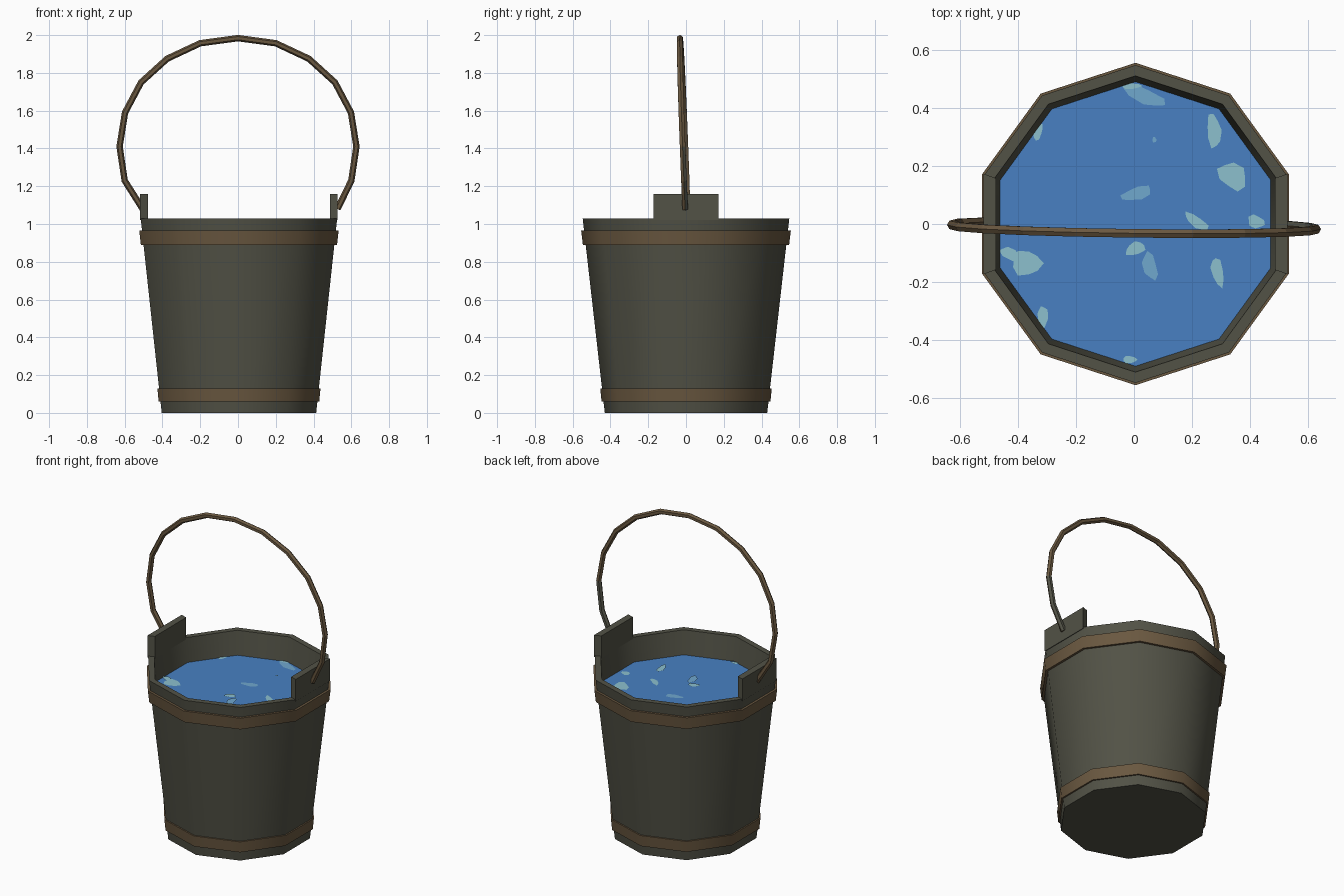
import bpy, bmesh, math
from mathutils import Vector

if "Cube" in bpy.data.objects:
    bpy.data.objects.remove(bpy.data.objects["Cube"])

SIDES = 10
CX = 0.005  # the tub sits slightly off the handle centre


def material(name, rgb):
    m = bpy.data.materials.new(name)
    lin = [(c / 255 / 12.92) if c < 11 else ((c / 255 + 0.055) / 1.055) ** 2.4 for c in rgb]
    m.diffuse_color = (*lin, 1)
    m.use_nodes = True
    m.node_tree.nodes["Principled BSDF"].inputs["Base Color"].default_value = m.diffuse_color
    return m


WOOD = material("dark_wood", (82, 82, 70))
BAND = material("brown_band", (106, 88, 64))
WATER = material("water_blue", (72, 128, 194))
MID = material("ripple_blue", (112, 168, 206))
LIGHT = material("ripple_pale", (140, 192, 206))


def finish(name, bm, mats, smooth=None):
    bmesh.ops.recalc_face_normals(bm, faces=bm.faces[:])
    me = bpy.data.meshes.new(name)
    bm.to_mesh(me)
    bm.free()
    for m in mats:
        me.materials.append(m)
    ob = bpy.data.objects.new(name, me)
    bpy.context.collection.objects.link(ob)
    if smooth:
        bpy.ops.object.select_all(action='DESELECT')
        ob.select_set(True)
        bpy.context.view_layer.objects.active = ob
        bpy.ops.object.shade_smooth_by_angle(angle=math.radians(smooth))
    return ob


def corner(r, i, z):
    a = math.pi / 2 + i * 2 * math.pi / SIDES
    return Vector((CX + r * math.cos(a), r * math.sin(a), z))


def lathe(name, profile, mat, closed=True, cap_start=False, cap_end=False):
    bm = bmesh.new()
    rings = [[bm.verts.new(corner(r, i, z)) for i in range(SIDES)] for r, z in profile]
    pairs = list(zip(rings, rings[1:])) + ([(rings[-1], rings[0])] if closed else [])
    for a, b in pairs:
        for i in range(SIDES):
            j = (i + 1) % SIDES
            bm.faces.new((a[i], a[j], b[j], b[i]))
    if cap_start:
        bm.faces.new(rings[0])
    if cap_end:
        bm.faces.new(rings[-1])
    return finish(name, bm, [mat], 40)


# Tub wall with a closed bottom and an inner floor hidden under the water
lathe("tub", [(0.43, 0), (0.547, 1.03), (0.51, 1.03), (0.487, 0.86)], WOOD,
      closed=False, cap_start=True, cap_end=True)

# Two hoops
for name, z0, z1, r0, r1 in (("lower_hoop", 0.06, 0.13, 0.447, 0.454),
                             ("upper_hoop", 0.89, 0.965, 0.546, 0.555)):
    lathe(name, [(r0, z0), (r1, z1), (r1 - 0.025, z1), (r0 - 0.025, z0)], BAND)

# Water surface
WZ = 0.88
bm = bmesh.new()
bm.faces.new([bm.verts.new(corner(0.49, i, WZ)) for i in range(SIDES)])
finish("water", bm, [WATER])

# Pale ripple patches: x, y, half width, half height, tilt in degrees, pale or mid
PATCHES = [
    (0.03, 0.445, 0.085, 0.026, -25, 1), (-0.01, 0.475, 0.035, 0.01, 0, 0),
    (0.275, 0.32, 0.024, 0.06, 5, 0), (0.34, 0.165, 0.055, 0.042, -40, 0),
    (-0.33, 0.315, 0.013, 0.03, -20, 0), (0.01, 0.105, 0.055, 0.022, 15, 1),
    (0.215, 0.008, 0.048, 0.018, -35, 0), (0.42, 0.008, 0.03, 0.022, -20, 0),
    (-0.37, -0.135, 0.052, 0.043, 0, 0), (-0.425, -0.105, 0.04, 0.02, -30, 0),
    (0.005, -0.085, 0.035, 0.022, 20, 0), (0.055, -0.145, 0.024, 0.05, 15, 1),
    (0.288, -0.165, 0.02, 0.052, 12, 0), (-0.315, -0.325, 0.018, 0.045, -5, 0),
    (-0.015, -0.467, 0.024, 0.013, 0, 0), (0.07, 0.29, 0.007, 0.01, 0, 1)]
bm = bmesh.new()
for k, (x, y, w, h, tilt, mid) in enumerate(PATCHES):
    t = math.radians(tilt)
    vs = []
    for i in range(9):
        a = i * 2 * math.pi / 9
        s = 1 + 0.15 * math.sin(3 * a + k)
        u, v = w * s * math.cos(a), h * s * math.sin(a)
        vs.append(bm.verts.new((x + u * math.cos(t) - v * math.sin(t),
                                y + u * math.sin(t) + v * math.cos(t),
                                WZ + 0.002 + 0.0002 * k)))
    bm.faces.new(vs).material_index = mid
finish("ripples", bm, [LIGHT, MID])

# Two ears rising from the left and right rim sides
for name, s in (("left_ear", -1), ("right_ear", 1)):
    bm = bmesh.new()
    outline = [(0.523, -0.173), (0.523, 0.173), (0.481, 0.158), (0.481, -0.158)]
    low = [bm.verts.new((CX + s * x, y, 1.02)) for x, y in outline]
    high = [bm.verts.new((CX + s * x, y, 1.16)) for x, y in outline]
    bm.faces.new(low)
    bm.faces.new(high)
    for i in range(4):
        j = (i + 1) % 4
        bm.faces.new((low[i], low[j], high[j], high[i]))
    finish(name, bm, [WOOD])

# Bent handle: half the path, mirrored, then swept with a hexagon
half = [(0.515, 1.08), (0.6, 1.23), (0.627, 1.41), (0.598, 1.59),
        (0.513, 1.75), (0.375, 1.875), (0.2, 1.957)]
path = [(-x, z) for x, z in half] + [(0, 1.984)] + [(x, z) for x, z in reversed(half)]
path[0], path[-1] = (-0.505, 1.08), (0.527, 1.08)
pts = [Vector((x, 0.002 - 0.034 * (z - 1.08) / 0.9 - 0.012 * x, z)) for x, z in path]
bm = bmesh.new()
rings = []
for i, p in enumerate(pts):
    d = (pts[min(i + 1, len(pts) - 1)] - pts[max(i - 1, 0)]).normalized()
    n = d.cross(Vector((0, 1, 0))).normalized()
    b = n.cross(d)
    rings.append([bm.verts.new(p + 0.017 * (n * math.cos(k * math.pi / 3) + b * math.sin(k * math.pi / 3)))
                  for k in range(6)])
for a, b in zip(rings, rings[1:]):
    for i in range(6):
        j = (i + 1) % 6
        bm.faces.new((a[i], a[j], b[j], b[i]))
bm.faces.new(rings[0])
bm.faces.new(rings[-1])
bmesh.ops.recalc_face_normals(bm, faces=bm.faces[:])
for f in bm.faces:  # weathered back of the right foot
    c = f.calc_center_median()
    f.material_index = int(c.x > 0 and c.z < 1.41 and f.normal.y > 0.2)
finish("handle", bm, [BAND, WOOD])
